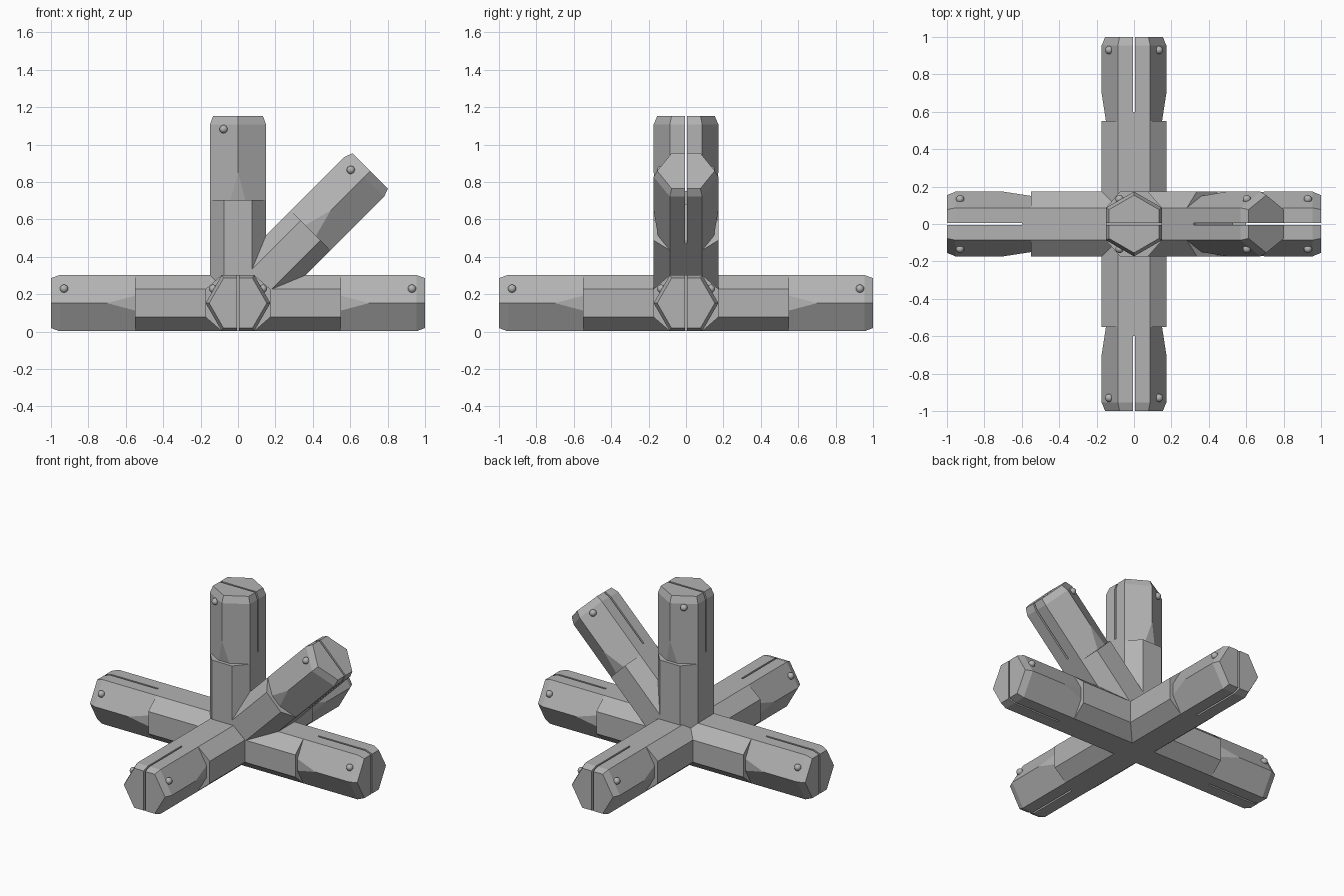
import bpy, bmesh, math
from mathutils import Matrix, Vector

if "Cube" in bpy.data.objects:
    bpy.data.objects.remove(bpy.data.objects["Cube"])

R, A, H = 0.173, 0.15, 0.0866      # half width, half height, half flat
CZ = 0.152                         # height of the hub centre

grey = bpy.data.materials.new("mid grey")
grey.diffuse_color = (0.45, 0.45, 0.45, 1)
grey.use_nodes = True
grey.node_tree.nodes["Principled BSDF"].inputs["Base Color"].default_value = grey.diffuse_color


def hull_mesh(name, points):
    bm = bmesh.new()
    for p in points:
        bm.verts.new(p)
    bmesh.ops.convex_hull(bm, input=bm.verts[:])
    bmesh.ops.dissolve_limit(bm, angle_limit=0.01, verts=bm.verts[:], edges=bm.edges[:])
    bmesh.ops.recalc_face_normals(bm, faces=bm.faces[:])
    me = bpy.data.meshes.new(name)
    bm.to_mesh(me)
    bm.free()
    me.materials.append(grey)
    return me


def place(name, me, mat):
    ob = bpy.data.objects.new(name, me)
    bpy.context.collection.objects.link(ob)
    ob.matrix_world = mat
    return ob


def ring(x, pts):
    return [(x, sy * y, sz * z) for y, z in pts for sy in (1, -1) for sz in (1, -1)]


def hexagon(x, s=1.0):
    return [(x, R * s, 0), (x, -R * s, 0)] + ring(x, [(H * s, A * s)])


# Octagonal beam running out from the hub
octagon = [(H, A), (R, A / 2)]
beam = hull_mesh("beam", ring(0, octagon) + ring(0.55, octagon))

# Hexagonal sleeve: flattened side corners at the root, bevelled tip
root = [(H, A), (R - 0.04 * H / A, 0.04)]
sleeve_pts = ring(0.55, root) + hexagon(0.70) + hexagon(0.955) + hexagon(1.0, 0.89)
sleeve = hull_mesh("sleeve", sleeve_pts)

# Split the sleeve tip with a narrow slot
solid = place("sleeve_solid", sleeve, Matrix())
cutter = place("slot_cutter", hull_mesh("slot", ring(0.6, [(0.006, 0.3)]) + ring(1.1, [(0.006, 0.3)])), Matrix())
cutter.hide_render = True
mod = solid.modifiers.new("slot", 'BOOLEAN')
mod.operation, mod.object, mod.solver = 'DIFFERENCE', cutter, 'EXACT'
bpy.context.view_layer.objects.active = solid
bpy.ops.object.modifier_apply(modifier=mod.name)
sleeve = solid.data
bpy.data.objects.remove(cutter)
bpy.data.objects.remove(solid)

# Round pin head
bm = bmesh.new()
bmesh.ops.create_uvsphere(bm, u_segments=16, v_segments=10, radius=0.022)
for f in bm.faces:
    f.smooth = True
pin = bpy.data.meshes.new("pin")
bm.to_mesh(pin)
bm.free()
pin.materials.append(grey)

# Six arms: four flat, one upright, one at 45 degrees
hub = Matrix.Translation((0, 0, CZ))
arms = {
    "right": Matrix(), "left": Matrix.Rotation(math.pi, 4, 'Z'),
    "back": Matrix.Rotation(math.pi / 2, 4, 'Z'),
    "front": Matrix.Rotation(-math.pi / 2, 4, 'Z'),
    "upright": Matrix.Rotation(-math.pi / 2, 4, 'Y'),
    "diagonal": Matrix.Rotation(-math.pi / 4, 4, 'Y'),
}
for name, rot in arms.items():
    m = hub @ rot
    place(name + "_beam", beam, m)
    place(name + "_sleeve", sleeve, m)
    for side, sy in (("a", 1), ("b", -1)):
        pos = Vector((0.93, sy * 0.133, 0.077))
        place(name + "_pin_" + side, pin, m @ Matrix.Translation(pos))
